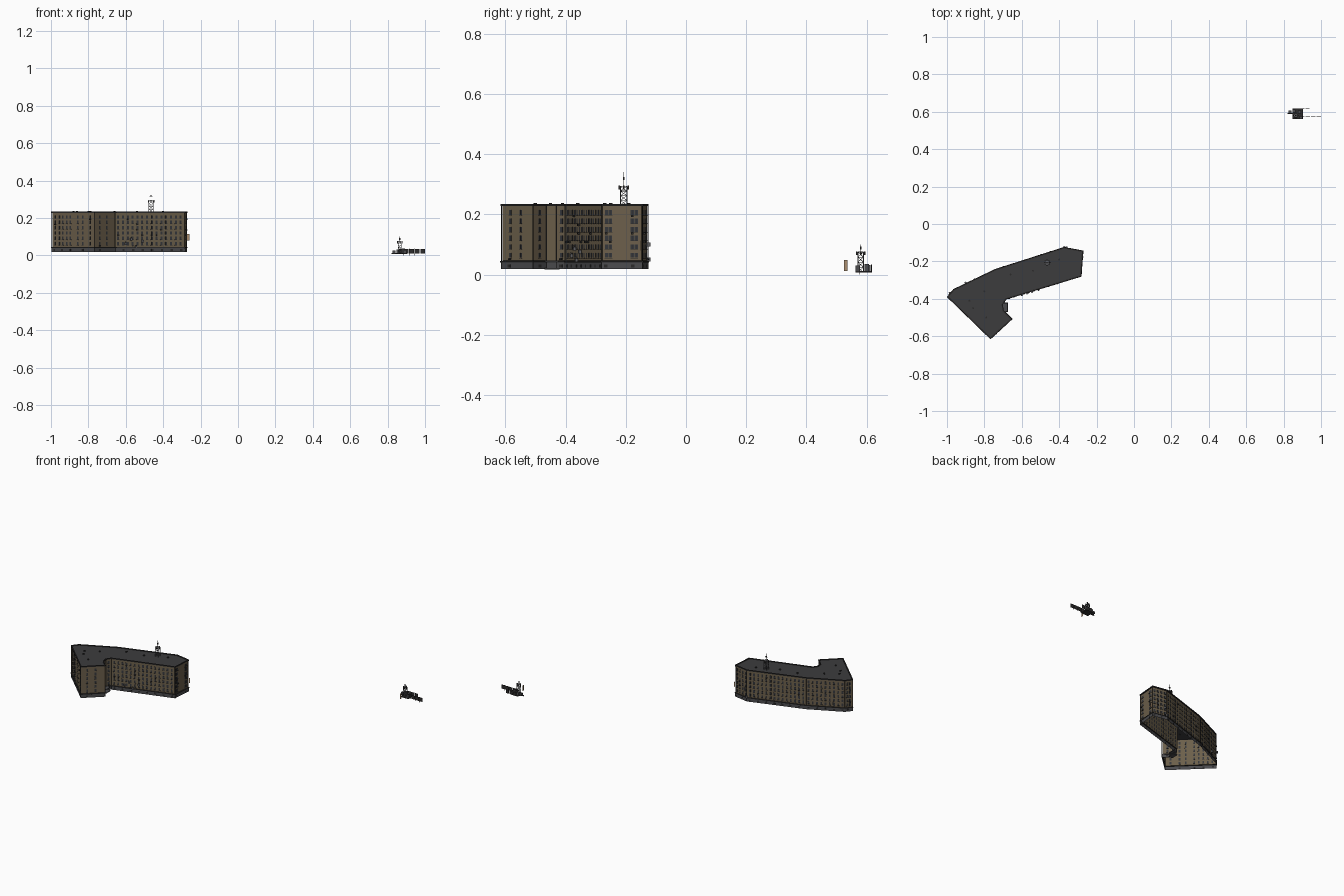
import bpy, bmesh, math, random
from mathutils import Vector, Matrix

if "Cube" in bpy.data.objects:
    bpy.data.objects.remove(bpy.data.objects["Cube"])

random.seed(4)

def mat(name, r, g, b):
    m = bpy.data.materials.new(name)
    m.diffuse_color = (r, g, b, 1)
    m.use_nodes = True
    m.node_tree.nodes["Principled BSDF"].inputs["Base Color"].default_value = m.diffuse_color
    return m

BRICK = mat("brick", 0.15, 0.115, 0.07)
BASE = mat("plinth_grey", 0.07, 0.07, 0.075)
DARK = mat("dark_trim", 0.025, 0.024, 0.024)
ROOF = mat("roof_grey", 0.045, 0.045, 0.047)
GLASS = mat("window_glass", 0.035, 0.038, 0.045)
METAL = mat("metal", 0.13, 0.13, 0.14)
TAN = mat("tan_panel", 0.4, 0.27, 0.16)

# Building footprint, counter-clockwise
FOOT = [Vector(p) for p in [(-.998, -.39), (-.767, -.614), (-.652, -.508), (-.698, -.462), (-.702, -.43),
        (-.684, -.402), (-.283, -.28), (-.272, -.144), (-.374, -.125), (-.743, -.243), (-.965, -.35)]]

def inset(d):
    out, n = [], len(FOOT)
    for i in range(n):
        a = (FOOT[i] - FOOT[i - 1]).normalized()
        b = (FOOT[(i + 1) % n] - FOOT[i]).normalized()
        na, nb = Vector((-a.y, a.x)), Vector((-b.y, b.x))
        m = (na + nb) / (1 + na.dot(nb))
        out.append(FOOT[i] + m * d)
    return out

def finish(bm, name, material):
    me = bpy.data.meshes.new(name)
    bm.to_mesh(me)
    bm.free()
    me.materials.append(material)
    ob = bpy.data.objects.new(name, me)
    bpy.context.collection.objects.link(ob)
    return ob

def skin(name, profile, material, cap=False):
    """Sweep (inset, height) steps around the footprint."""
    bm = bmesh.new()
    rings = [[bm.verts.new((p.x, p.y, z)) for p in inset(d)] for d, z in profile]
    n = len(FOOT)
    for lo, hi in zip(rings, rings[1:]):
        for i in range(n):
            j = (i + 1) % n
            bm.faces.new((lo[i], lo[j], hi[j], hi[i]))
    if cap:
        bm.faces.new(rings[-1])
    return finish(bm, name, material)

def box(bm, c, size, ang=0):
    m = Matrix.Translation(c) @ Matrix.Rotation(ang, 4, 'Z') @ Matrix.Diagonal((*size, 1))
    bmesh.ops.create_cube(bm, size=1, matrix=m)

def rod(bm, a, b, r=.0012, sides=6):
    a, b = Vector(a), Vector(b)
    d = b - a
    m = Matrix.Translation((a + b) / 2) @ d.to_track_quat('Z', 'Y').to_matrix().to_4x4()
    bmesh.ops.create_cone(bm, cap_ends=True, segments=sides, radius1=r, radius2=r, depth=d.length, matrix=m)

# Shell, open underneath
skin("plinth", [(0, .018), (0, .04)], BASE)
skin("plinth_ledge", [(0, .04), (-.002, .041), (-.002, .045), (.004, .046)], DARK)
skin("brick_walls", [(.004, .046), (.004, .227)], BRICK)
skin("cornice", [(.004, .227), (-.001, .228), (-.001, .235), (.006, .235), (.006, .231)], DARK)
skin("roof", [(.006, .231), (.007, .231)], ROOF, cap=True)

# Window columns: wall index -> positions along the wall
even = lambda n, lo=.06, hi=.94: [lo + (hi - lo) * i / (n - 1) for i in range(n)]
COLS = {0: even(5, .07, .43) + [.6, .72, .9], 1: [.25, .6], 2: [.5], 4: [.5], 5: even(15, .05, .95),
        6: [.1, .2, .76, .86], 7: even(4, .12, .88), 8: even(14, .05, .95), 9: even(9), 10: [.3, .7]}
wall = inset(.004)
panes, trims, vents, units = (bmesh.new() for _ in range(4))
for k, cols in COLS.items():
    a, b = wall[k], wall[(k + 1) % len(wall)]
    d = (b - a).normalized()
    nrm = Vector((d.y, -d.x))
    ang = math.atan2(d.y, d.x)
    for t in cols:
        p = a.lerp(b, t)
        for row in range(6):
            z = .064 + row * .0285
            at = lambda off, dz: (*(p + nrm * off), z + dz)
            box(panes, at(.0003, 0), (.011, .0012, .016), ang)
            box(trims, at(.001, -.009), (.013, .003, .0016), ang)
            box(trims, at(.0007, 0), (.001, .001, .016), ang)
            if random.random() < .07:
                box(units, at(.004, -.013), (.008, .007, .006), ang)
    # Basement openings
    for t in cols[::2]:
        p = FOOT[k].lerp(FOOT[(k + 1) % len(FOOT)], t)
        box(vents, (*(p + nrm * .0003), .029), (.013, .0012, .01), ang)
finish(panes, "window_panes", GLASS)
finish(trims, "window_sills", DARK)
finish(vents, "basement_windows", DARK)
finish(units, "air_conditioners", DARK)

# Drainpipes at corners
bm = bmesh.new()
for p in inset(.001):
    rod(bm, (*p, .02), (*p, .23), .0016)
finish(bm, "drainpipes", DARK)

# Small roof vents
bm = bmesh.new()
for x, y in [(-.88, -.41), (-.86, -.45), (-.8, -.36), (-.79, -.5), (-.66, -.27), (-.54, -.25), (-.4, -.19)]:
    box(bm, (x, y, .234), (.009, .009, .008), .3)
finish(bm, "roof_vents", DARK)

# Entrance step and canopy in the inner corner
bm = bmesh.new()
box(bm, (-.69, -.445, .02), (.03, .05, .005))
box(bm, (-.69, -.445, .044), (.028, .045, .004))
finish(bm, "entrance_canopy", BASE)

def tower(name, x, y, z0, z1, tip, w):
    """Four-legged lattice with a mast and panel aerials."""
    bm = bmesh.new()
    cs = [(x - w, y - w), (x + w, y - w), (x + w, y + w), (x - w, y + w)]
    n = 4
    hs = [z0 + (z1 - z0) * i / n for i in range(n + 1)]
    for i in range(4):
        p, q = cs[i], cs[(i + 1) % 4]
        rod(bm, (*p, z0), (*p, z1), .0016)
        for lo, hi in zip(hs, hs[1:]):
            rod(bm, (*p, lo), (*q, hi), .0008, 4)
            rod(bm, (*p, hi), (*q, hi), .001, 4)
    box(bm, (x, y, z1), (2 * w, 2 * w, .002))
    rod(bm, (x, y, z1), (x, y, tip), .0012)
    rod(bm, (x - .008, y, z1 + (tip - z1) * .5), (x + .008, y, z1 + (tip - z1) * .5), .001)
    finish(bm, name + "_lattice", METAL)
    bm = bmesh.new()
    for sx, sy in [(1, 0), (-1, 0), (0, 1), (0, -1)]:
        box(bm, (x + sx * (w + .004), y + sy * (w + .004), z1 - .004), (.005, .005, .013))
    box(bm, (x, y, z1 + (tip - z1) * .55), (.006, .006, .01))
    finish(bm, name + "_aerials", DARK)

tower("roof_tower", -.465, -.207, .231, .293, .34, .011)
tower("yard_tower", .865, .58, .008, .075, .1, .009)

# Fenced yard: platform, fence panels, cabinets
bm = bmesh.new()
box(bm, (.875, .59, .01), (.055, .055, .005))
box(bm, (.835, .59, .01), (.03, .006, .005))
finish(bm, "yard_platform", DARK)
bm = bmesh.new()
for i in range(4):
    x = .9 + i * .0295
    box(bm, (x, .577, .022), (.024, .003, .026))
    rod(bm, (x - .013, .577, .0), (x - .013, .577, .036), .0012)
for x in (.872, .9, .928):
    box(bm, (x, .616, .021), (.022, .002, .024))
finish(bm, "yard_fence", DARK)
bm = bmesh.new()
for x, y, h in [(.855, .605, .02), (.885, .6, .024), (.835, .6, .014), (.893, .57, .018)]:
    box(bm, (x, y, .012 + h / 2), (.016, .016, h))
finish(bm, "yard_cabinets", BASE)

# Hanging panels beside the yard and on the end wall
bm = bmesh.new()
box(bm, (.866, .531, .03), (.0015, .012, .036))
box(bm, (-.266, -.15, .097), (.014, .0015, .034))
finish(bm, "tan_panels", TAN)

# Clutter on the courtyard wall and rear corner
bm = bmesh.new()
for x, z in [(-.6, .075), (-.57, .098), (-.545, .06), (-.51, .088)]:
    y = -.28 + (x + .283) * .304
    rod(bm, (x, y, z - .02), (x, y - .006, z), .001)
    box(bm, (x, y - .004, z - .012), (.01, .009, .012), .3)
for x, y, z in [(-.374, -.125, .05), (-.36, -.126, .1), (-.985, -.37, .12), (-.9, -.315, .07)]:
    box(bm, (x, y, z), (.01, .012, .012), .4)
finish(bm, "wall_equipment", METAL)
